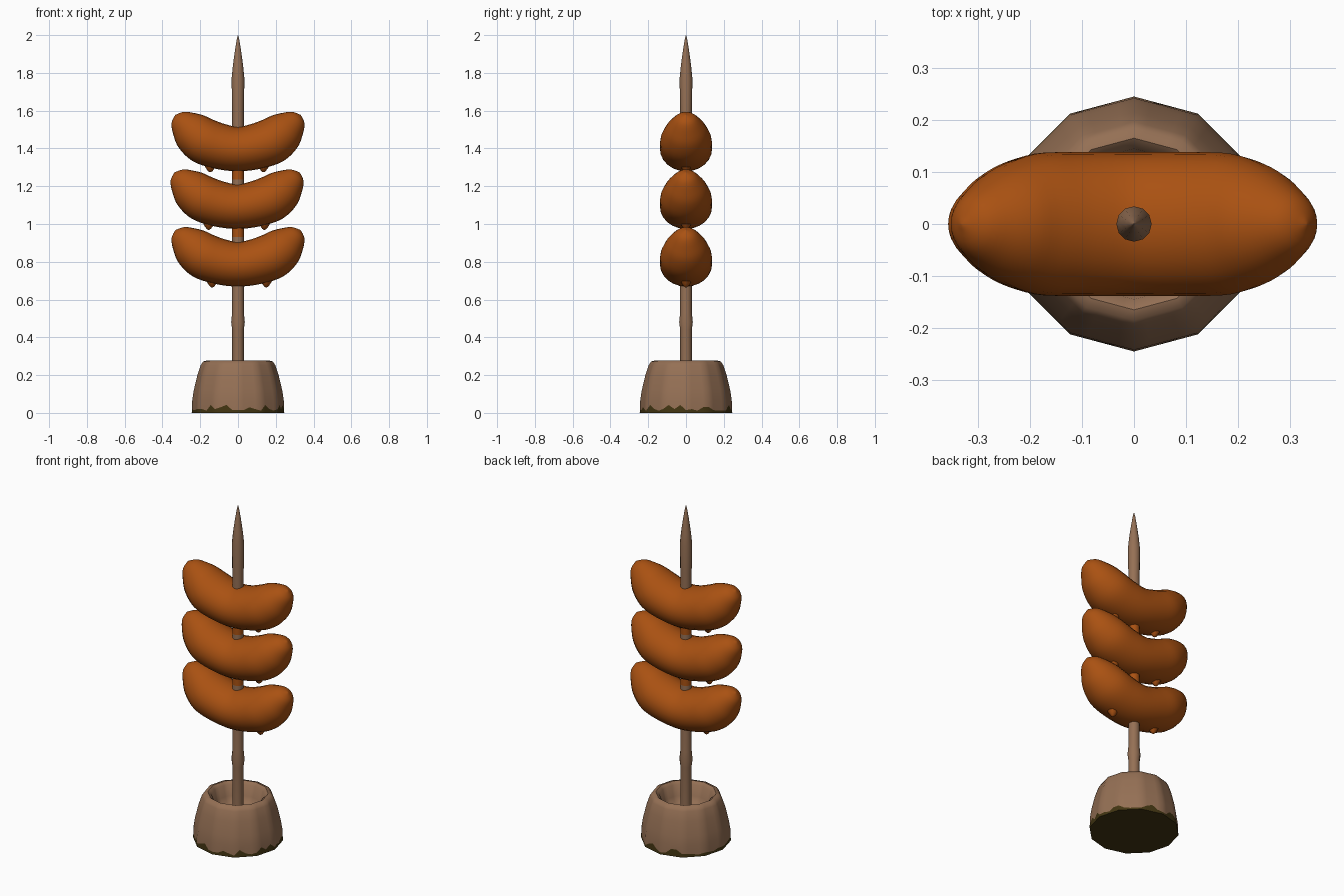
import bpy, bmesh, math, random
from mathutils import Vector

if "Cube" in bpy.data.objects:
    bpy.data.objects.remove(bpy.data.objects["Cube"])

random.seed(4)


def mat(name, rgb):
    m = bpy.data.materials.new(name)
    m.diffuse_color = (*rgb, 1)
    m.use_nodes = True
    m.node_tree.nodes["Principled BSDF"].inputs["Base Color"].default_value = m.diffuse_color
    return m


WOOD = mat("tan wood", (0.30, 0.162, 0.09))
MEAT = mat("orange sausage", (0.40, 0.083, 0.006))
MOSS = mat("dark olive", (0.055, 0.036, 0.006))


def loft(name, rings, mats, angle=50, rule=None):
    """Skin a list of equal-length point rings, capping both ends."""
    bm = bmesh.new()
    vs = [[bm.verts.new(p) for p in r] for r in rings]
    n = len(rings[0])
    for k, (a, b) in enumerate(zip(vs, vs[1:])):
        for i in range(n):
            j = (i + 1) % n
            f = bm.faces.new((a[i], a[j], b[j], b[i]))
            f.material_index = rule(k) if rule else 0
    f = bm.faces.new(vs[0][::-1])
    f.material_index = rule(0) if rule else 0
    bm.faces.new(vs[-1])
    bmesh.ops.remove_doubles(bm, verts=bm.verts, dist=1e-5)
    bmesh.ops.recalc_face_normals(bm, faces=bm.faces)
    me = bpy.data.meshes.new(name)
    bm.to_mesh(me)
    bm.free()
    for m in mats:
        me.materials.append(m)
    ob = bpy.data.objects.new(name, me)
    bpy.context.collection.objects.link(ob)
    bpy.ops.object.select_all(action='DESELECT')
    ob.select_set(True)
    bpy.context.view_layer.objects.active = ob
    bpy.ops.object.shade_smooth_by_angle(angle=math.radians(angle))
    return ob


def polygon(r, z, sides, cuts=1):
    """Flat-sided ring, each side split into cuts pieces."""
    pts = []
    for i in range(sides):
        a, b = (Vector((r * math.cos(t), r * math.sin(t), z))
                for t in (math.tau * i / sides, math.tau * (i + 1) / sides))
        pts += [a.lerp(b, c / cuts) for c in range(cuts)]
    return pts


# Twelve-sided cup with a rounded rim and a ragged dark band at the foot
cup = [(0.245, 0), (0.244, 0.02), (0.242, 0.07), (0.234, 0.12), (0.215, 0.2),
       (0.197, 0.253), (0.185, 0.272), (0.165, 0.277), (0.145, 0.262),
       (0.132, 0.2), (0.1, 0.15), (0.04, 0.14)]
rings = [polygon(r, z, 12, 4) for r, z in cup]
for p in rings[1]:
    p.z = random.choice((0.012, 0.015, 0.02, 0.03, 0.042))
loft("cup_base", rings, [WOOD, MOSS], 50, lambda k: int(k == 0))

# Pointed skewer, sauced just under the two upper sausages
stick = [(0.03, 0.12), (0.031, 0.44), (0.036, 0.48), (0.031, 0.53), (0.031, 0.93),
         (0.031, 1.0), (0.031, 1.235), (0.031, 1.31), (0.031, 1.6), (0.034, 1.77),
         (0.027, 1.84), (0.016, 1.92), (0.007, 1.975), (0.001, 2.0)]
loft("skewer", [polygon(r, z, 12) for r, z in stick], [WOOD, MEAT], 50,
     lambda k: int(k in (4, 6)))

# Sausage sections: x, z, half height, half width, tilt in degrees
HALF = [(0, 0, 0.118, 0.138, 0), (0.1, 0.015, 0.121, 0.138, 14),
        (0.187, 0.046, 0.122, 0.135, 26), (0.248, 0.092, 0.108, 0.112, 37),
        (0.287, 0.132, 0.08, 0.082, 43), (0.318, 0.166, 0.046, 0.046, 48),
        (0.332, 0.18, 0.002, 0.002, 48)]
KEYS = [(-x, z, h, w, -t) for x, z, h, w, t in HALF[:0:-1]] + HALF


def smooth_keys(keys, steps=4):
    """Catmull-Rom interpolation through the sections."""
    out = []
    for i in range(len(keys) - 1):
        a, b, c, d = (keys[max(0, min(len(keys) - 1, i + k))] for k in (-1, 0, 1, 2))
        for s in range(steps):
            t = s / steps
            out.append([0.5 * (2 * q + (r - p) * t + (2 * p - 5 * q + 4 * r - u) * t * t
                               + (3 * q - p - 3 * r + u) * t ** 3)
                        for p, q, r, u in zip(a, b, c, d)])
    return out + [keys[-1]]


def sausage(name, x0, z0):
    rings = []
    for x, z, h, w, tilt in smooth_keys(KEYS):
        t = math.radians(tilt)
        ring = []
        for i in range(24):
            a = math.tau * i / 24
            up = h * math.sin(a)
            ring.append(Vector((x0 + x - up * math.sin(t), w * math.cos(a),
                                z0 + z + up * math.cos(t))))
        rings.append(ring)
    loft(name, rings, [MEAT], 80)


def drip(name, x, z):
    rings = [[p + Vector((x, 0, 0)) for p in polygon(r, z + dz, 8)]
             for r, dz in ((0.036, 0.045), (0.022, 0.02), (0.012, 0.006), (0.003, 0))]
    loft(name, rings, [MEAT], 80)


for name, x0, z0, drips in (("top", 0, 1.397, (-0.147, 0.135)),
                            ("middle", -0.005, 1.092, (-0.155, 0.14)),
                            ("bottom", 0, 0.787, (-0.137, 0.15))):
    sausage(name + "_sausage", x0, z0)
    for side, dx in zip(("left", "right"), drips):
        drip(f"{name}_{side}_drip", dx, z0 - 0.123)
